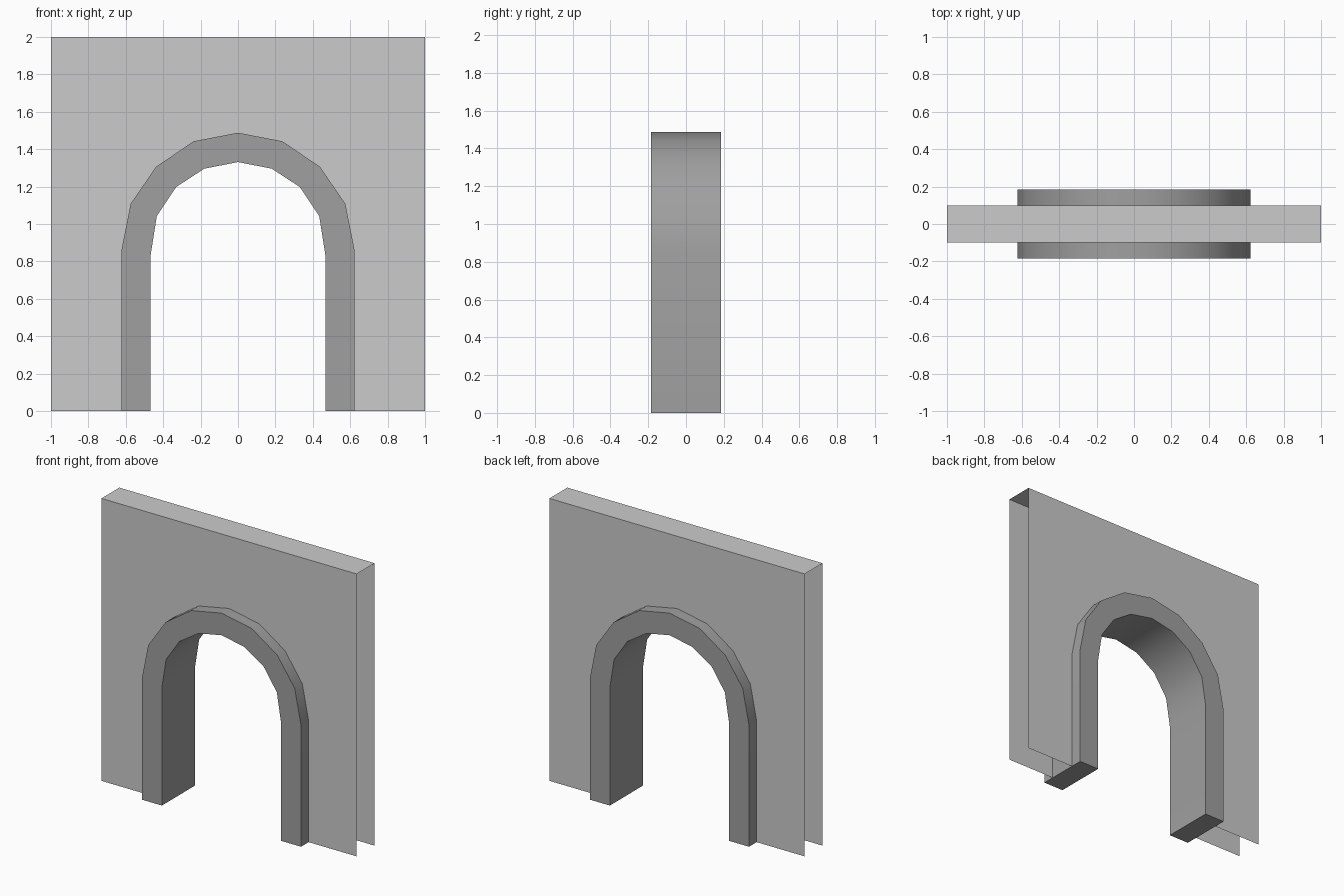
import bpy, bmesh, math

if "Cube" in bpy.data.objects:
    bpy.data.objects.remove(bpy.data.objects["Cube"])

# Right half of the arch curves, from the floor to the crown (x, z)
OUTER = [(0.623, 0), (0.623, 0.86), (0.574, 1.108), (0.438, 1.306), (0.238, 1.442), (0, 1.488)]
INNER = [(0.467, 0), (0.467, 0.835), (0.434, 1.043), (0.33, 1.198), (0.18, 1.296), (0, 1.331)]
ARCH_Y, WALL_Y = 0.185, 0.1


def mirrored(half):
    """Full curve from right foot over the crown to the left foot."""
    return half + [(-x, z) for x, z in reversed(half[:-1])]


def finish(bm, name, grey):
    mesh = bpy.data.meshes.new(name)
    bm.to_mesh(mesh)
    bm.free()
    mat = bpy.data.materials.new(name + "_stone")
    mat.diffuse_color = (grey, grey, grey, 1)
    mat.use_nodes = True
    mat.node_tree.nodes["Principled BSDF"].inputs["Base Color"].default_value = mat.diffuse_color
    mesh.materials.append(mat)
    ob = bpy.data.objects.new(name, mesh)
    bpy.context.collection.objects.link(ob)
    return ob


# Arch surround: closed square-section band swept through the wall
bm = bmesh.new()
rings = []
for (ox, oz), (ix, iz) in zip(mirrored(OUTER), mirrored(INNER)):
    rings.append([bm.verts.new(p) for p in (
        (ox, -ARCH_Y, oz), (ox, ARCH_Y, oz), (ix, ARCH_Y, iz), (ix, -ARCH_Y, iz))])
for a, b in zip(rings, rings[1:]):
    for i in range(4):
        j = (i + 1) % 4
        bm.faces.new((a[i], a[j], b[j], b[i]))
bm.faces.new(rings[0])
bm.faces.new(rings[-1])
bmesh.ops.recalc_face_normals(bm, faces=bm.faces)
arch = finish(bm, "arch_surround", 0.35)
bpy.context.view_layer.objects.active = arch
arch.select_set(True)
bpy.ops.object.shade_smooth_by_angle(angle=math.radians(40))

# Wall: two thin skins around the arch joined by the top, open at ends and base
bm = bmesh.new()
outline = mirrored(OUTER) + [(-1, 0), (-1, 2), (1, 2), (1, 0)]
front = [bm.verts.new((x, -WALL_Y, z)) for x, z in outline]
back = [bm.verts.new((x, WALL_Y, z)) for x, z in outline]
faces = [bm.faces.new(front), bm.faces.new(back[::-1])]
faces.append(bm.faces.new((front[-3], front[-2], back[-2], back[-3])))
# Point the skins outward and the top upward
for face, axis, sign in zip(faces, (1, 1, 2), (-1, 1, 1)):
    face.normal_update()
    if face.normal[axis] * sign < 0:
        face.normal_flip()
bmesh.ops.triangulate(bm, faces=faces[:2])
finish(bm, "wall", 0.56)
